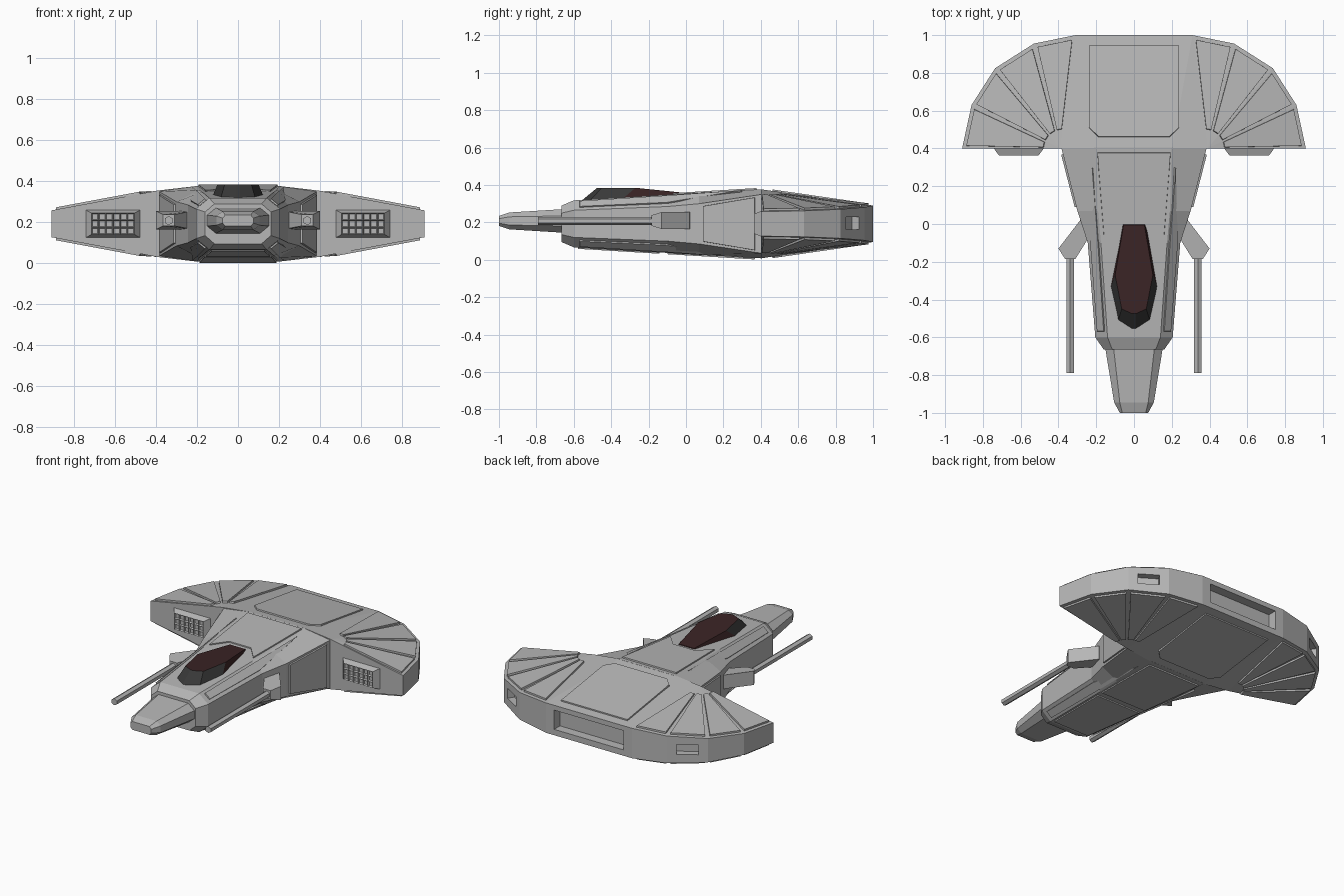
import bpy, bmesh, math
from mathutils import Vector, Matrix

if "Cube" in bpy.data.objects:
    bpy.data.objects.remove(bpy.data.objects["Cube"])

MID = 0.1925  # height of the hull's horizontal symmetry plane


def material(name, colour):
    m = bpy.data.materials.new(name)
    m.use_nodes = True
    m.diffuse_color = (*colour, 1)
    m.node_tree.nodes["Principled BSDF"].inputs["Base Color"].default_value = (*colour, 1)
    return m


HULL = material("hull grey", (0.47, 0.47, 0.47))
FRAME = material("canopy dark grey", (0.04, 0.04, 0.04))
GLASS = material("canopy dark red", (0.042, 0.017, 0.018))


def finish(name, bm, *mats, recalc=True):
    if recalc:
        bmesh.ops.recalc_face_normals(bm, faces=bm.faces)
    mesh = bpy.data.meshes.new(name)
    bm.to_mesh(mesh)
    bm.free()
    for m in mats or (HULL,):
        mesh.materials.append(m)
    ob = bpy.data.objects.new(name, mesh)
    bpy.context.collection.objects.link(ob)
    return ob


def loft(name, rings, *mats):
    bm = bmesh.new()
    rows = [[bm.verts.new(p) for p in ring] for ring in rings]
    n = len(rows[0])
    for a, b in zip(rows, rows[1:]):
        for i in range(n):
            j = (i + 1) % n
            bm.faces.new((a[i], a[j], b[j], b[i]))
    bm.faces.new(rows[0])
    bm.faces.new(rows[-1])
    return finish(name, bm, *mats)


def octagon(y, top_w, top_z, side_w, side_z, mid=MID):
    quarter = [(top_w, top_z - mid), (side_w, side_z - mid)]
    half = quarter + [(x, -z) for x, z in reversed(quarter)]
    ring = half + [(-x, z) for x, z in reversed(half)]
    return [(x, y, mid + z) for x, z in ring]


def plate(name, pts, thick=0.008, shrink=0.003, xs=(1, -1), zs=(1, -1)):
    """Thin raised panel, repeated across the symmetry planes."""
    for sx in xs:
        for sz in zs:
            ps = [Vector((sx * p[0], p[1], MID + sz * (p[2] - MID))) for p in pts]
            c = sum(ps, Vector()) / len(ps)
            n = sum((a.cross(b) for a, b in zip(ps, ps[1:] + ps[:1])), Vector()).normalized()
            if n.dot(c - Vector((0, c.y, MID))) < 0:
                n = -n
            upper = [p + n * thick + (c - p).normalized() * shrink for p in ps]
            tag = ("_left" if sx > 0 else "_right") if len(xs) > 1 else ""
            tag += "_upper" if sz > 0 else "_lower"
            loft(name + tag, [[p - n * 0.006 for p in ps], upper])


# Half-round wing: fans of flat facets running from each shoulder to the rim
shoulder = Vector((0.39, 0.4, 0.355))
rim = [Vector(p) for p in ((0.31, 1, 0.29), (0.53, 0.955, 0.281), (0.735, 0.825, 0.27),
                           (0.86, 0.63, 0.262), (0.91, 0.4, 0.258))]
edge = [Vector((0, 0.4, 0.377)), Vector((0.2, 0.4, 0.377)), shoulder] + rim[::-1] + [Vector((0, 1, 0.29))]
bm = bmesh.new()
for sx in (1, -1):
    up, low = ([bm.verts.new((sx * p.x, p.y, MID + s * (p.z - MID))) for p in edge] for s in (1, -1))
    for v in (up, low):
        bm.faces.new((v[0], v[1], v[7], v[8]))
        bm.faces.new((v[1], v[2], v[7]))
        for i in range(3, 7):
            bm.faces.new((v[2], v[i], v[i + 1]))
    for i in range(8):
        bm.faces.new((up[i], up[i + 1], low[i + 1], low[i]))
bmesh.ops.remove_doubles(bm, verts=bm.verts, dist=1e-4)
wing = finish("wing", bm)

# Exhaust slots cut into the rim
facet = rim[2] - rim[1]
middle = (rim[1] + rim[2]) / 2
angle = math.atan2(facet.y, facet.x)
bm = bmesh.new()
for x, y, turn, size in ((0, 1, 0, (0.5, 0.12, 0.125)),
                         (middle.x, middle.y, angle, (0.13, 0.09, 0.065)),
                         (-middle.x, middle.y, -angle, (0.13, 0.09, 0.065))):
    mat = Matrix.Translation((x, y, MID + 0.003)) @ Matrix.Rotation(turn, 4, "Z") @ Matrix.Diagonal((*size, 1))
    bmesh.ops.create_cube(bm, size=1, matrix=mat)
cutter = finish("slot_cutter", bm)
cutter.hide_render = True
cutter.hide_set(True)
cut = wing.modifiers.new("slots", "BOOLEAN")
cut.operation, cut.solver, cut.object = "DIFFERENCE", "EXACT", cutter
bpy.context.view_layer.objects.active = wing
bpy.ops.object.modifier_apply(modifier="slots")
bpy.data.objects.remove(cutter)

# Radial wing panels
for k, (a, b) in enumerate(zip(rim, rim[1:])):
    c = (a + b + shoulder) / 3
    inner = [shoulder.lerp(p, t) for p, t in ((a, 0.17), (a, 0.965), (b, 0.965), (b, 0.17))]
    side = (b - a).normalized() * 0.014
    pts = [inner[0] + side * 0.4, inner[1] + side, inner[2] - side, inner[3] - side * 0.4]
    plate(f"wing_panel_{k + 1}", pts, thick=0.011)


# Rear deck panel, above and below
def deck(x, y):
    return (x, y, 0.377 - 0.145 * (y - 0.4))


right_side = [(0.24, 0.945), (0.24, 0.51), (0.19, 0.46)]
plate("rear_deck", [deck(x, y) for x, y in right_side] + [deck(-x, y) for x, y in right_side[::-1]], xs=(1,))

# Fuselage
body = [(0.405, 0.2, 0.377, 0.385, 0.35), (0.07, 0.19, 0.358, 0.3, 0.3),
        (-0.1, 0.175, 0.348, 0.245, 0.285), (-0.6, 0.14, 0.318, 0.205, 0.265),
        (-0.665, 0.115, 0.29, 0.16, 0.25)]
loft("fuselage", [octagon(*s) for s in body])
nose = [(-0.64, 0.11, 0.272, 0.155, 0.235), (-0.945, 0.075, 0.253, 0.105, 0.23),
        (-1, 0.062, 0.235, 0.075, 0.22)]
loft("nose", [octagon(*s, mid=0.208) for s in nose])


def chamfer(y, t):
    """Point on the fuselage's sloping shoulder; t runs from inner to outer edge."""
    for a, b in zip(body, body[1:]):
        if y >= b[0]:
            f = (a[0] - y) / (a[0] - b[0])
            tw, tz, sw, sz = (p + (q - p) * f for p, q in zip(a[1:], b[1:]))
            return (tw + (sw - tw) * t, y, tz + (sz - tz) * t)


def roof(x, y):
    return (x, y, 0.377 - 0.06 * (0.4 - y))


# Spine, belly, shoulder and flank panels
outline = [(0.195, 0.38), (0.16, -0.07), (0.08, 0.02)]
plate("spine", [roof(x, y) for x, y in outline] + [roof(-x, y) for x, y in outline[::-1]], xs=(1,), zs=(1,))
for name, y0, y1, w0, w1 in (("belly_front", -0.58, -0.14, 0.13, 0.16), ("belly_rear", -0.1, 0.37, 0.165, 0.19)):
    plate(name, [roof(-w0, y0), roof(w0, y0), roof(w1, y1), roof(-w1, y1)], xs=(1,), zs=(-1,))
plate("shoulder_strip", [chamfer(*p) for p in ((-0.57, 0.2), (-0.57, 0.75), (-0.1, 0.75), (0.3, 0.12), (-0.1, 0.15))])
plate("flank", [(0.306, 0.09, 0.288), (0.378, 0.37, 0.335), (0.378, 0.37, 0.05), (0.306, 0.09, 0.097)], zs=(1,))

# Canopy: dark front facets, red glass on top and rear sides
base = [(0.065, 0, 0.345), (0.125, -0.34, 0.325), (0.085, -0.515, 0.315), (0.01, -0.56, 0.315)]
crown = [(0.055, -0.005, 0.358), (0.1, -0.27, 0.385), (0.065, -0.45, 0.385), (0.01, -0.475, 0.385)]
canopy = loft("canopy", [r + [(-x, y, z) for x, y, z in r[::-1]] for r in (base, crown)], FRAME, GLASS)
for f in canopy.data.polygons:
    f.material_index = int(f.normal.z > 0.8 or f.center.y > -0.25)

for s, tag in ((1, "left"), (-1, "right")):
    # Gun pods and barrels
    pod = [(0.2, 0.03, 0.045), (0.285, 0.02, 0.045), (0.4, -0.13, 0.045),
           (0.365, -0.185, 0.028), (0.31, -0.185, 0.028), (0.22, -0.04, 0.045)]
    loft("gun_pod_" + tag, [[(s * x, y, 0.21 + k * h) for x, y, h in pod] for k in (-1, 1)])
    bm = bmesh.new()
    place = Matrix.Translation((s * 0.338, -0.475, 0.208)) @ Matrix.Rotation(math.pi / 2, 4, "X")
    bmesh.ops.create_cone(bm, cap_ends=True, segments=6, radius1=0.022, radius2=0.022, depth=0.63, matrix=place)
    finish("gun_barrel_" + tag, bm)

    # Intake grilles on the wing's leading edge
    bm = bmesh.new()
    bmesh.ops.create_grid(bm, x_segments=6, y_segments=3, size=0.5)
    for v in bm.verts:
        v.co = (v.co.x * 0.21, v.co.y * 0.105, 0)
    cells = list(bm.faces)
    border = [e for e in bm.edges if e.is_boundary]
    skirt = bmesh.ops.extrude_edge_only(bm, edges=border)["geom"]
    for v in skirt:
        if isinstance(v, bmesh.types.BMVert):
            v.co = (v.co.x * 1.28, v.co.y * 1.3, -0.04)
    bmesh.ops.recalc_face_normals(bm, faces=bm.faces)
    if cells[0].normal.z < 0:
        bmesh.ops.reverse_faces(bm, faces=bm.faces)
    bmesh.ops.inset_individual(bm, faces=cells, thickness=0.006, depth=-0.012)
    bm.transform(Matrix.Translation((s * 0.61, 0.363, MID)) @ Matrix.Rotation(math.pi / 2, 4, "X"))
    finish("intake_grille_" + tag, bm, recalc=False)
